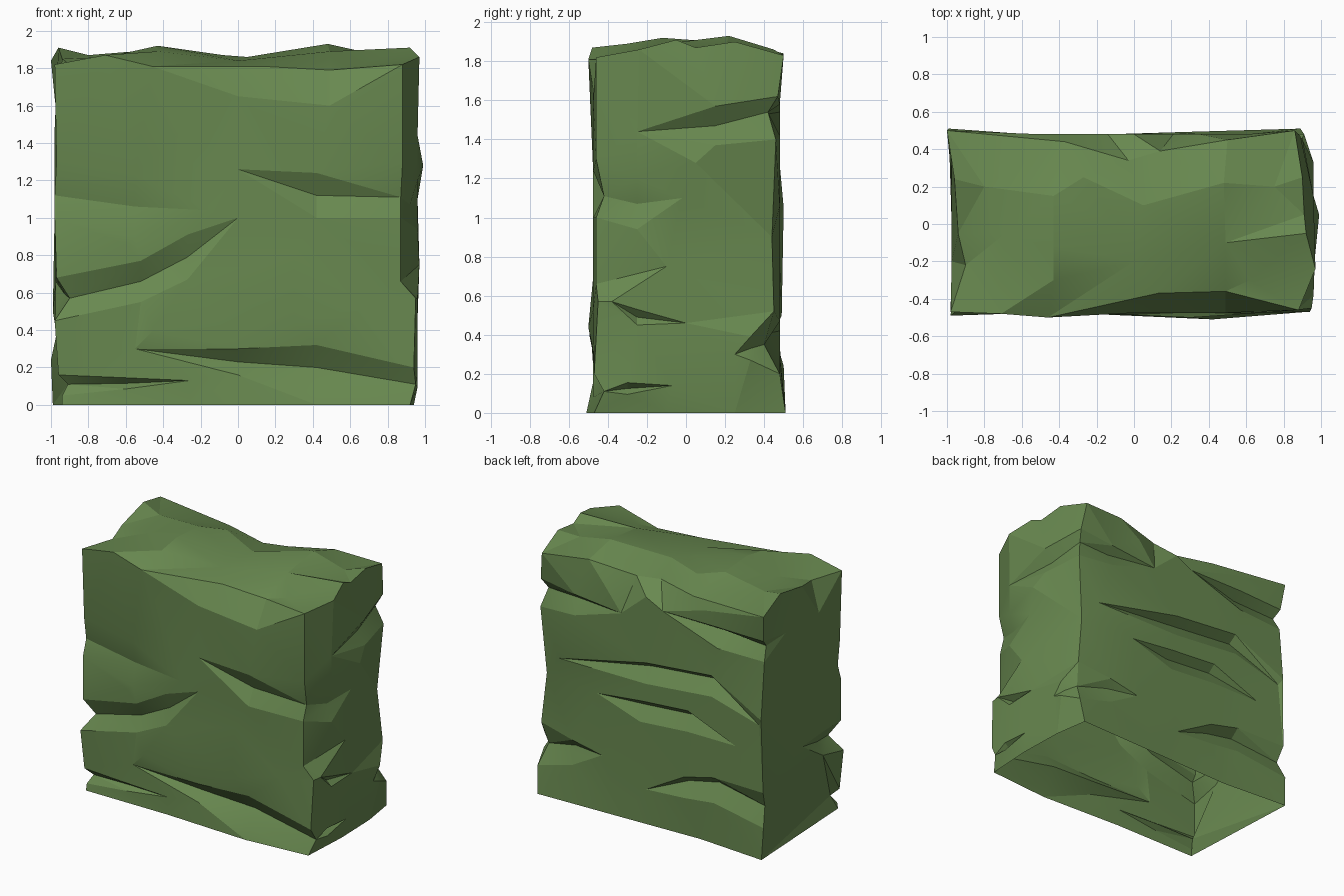
import bpy, bmesh
from mathutils import Vector
from mathutils.geometry import delaunay_2d_cdt

# Weathered corner edges, bottom to top
front_left = [(-.94, -.48, 0), (-.94, -.47, .05), (-.91, -.43, .11), (-.96, -.47, .16),
              (-.98, -.49, .45), (-.9, -.42, .57), (-.97, -.47, .68), (-.98, -.46, 1.0),
              (-.98, -.42, 1.12), (-.97, -.46, 1.3), (-.98, -.47, 1.82)]
front_right = [(.92, -.47, 0), (.95, -.42, .11), (.94, -.47, .2), (.95, -.45, .57),
               (.87, -.46, .66), (.87, -.46, 1.0), (.87, -.42, 1.11), (.88, -.46, 1.3),
               (.88, -.46, 1.82)]
back_right = [(.89, .51, 0), (.91, .48, .2), (.87, .4, .35), (.9, .45, .52), (.86, .44, .9),
              (.9, .46, 1.4), (.86, .42, 1.54), (.89, .47, 1.62), (.86, .5, 1.83)]
back_left = [(-.99, .51, 0), (-1, .5, .24), (-.97, .44, .38), (-.99, .49, .5), (-.98, .5, 1.05),
             (-.98, .46, 1.48), (-.96, .41, 1.58), (-.98, .47, 1.64), (-1, .5, 1.84)]

# Uneven top rim between the corners
front_rim = [(-.71, -.48, 1.87), (-.46, -.5, 1.81), (.13, -.37, 1.81), (.49, -.36, 1.79)]
right_rim = [(.97, -.24, 1.86), (.92, -.05, 1.91), (.91, .05, 1.87), (.9, .25, 1.9)]
back_rim = [(.5, .45, 1.86), (.14, .39, 1.81), (-.03, .34, 1.81), (-.37, .44, 1.81)]
left_rim = [(-.96, .24, 1.91), (-.94, -.05, 1.85), (-.9, -.22, 1.82)]

# Bottom edges, open underneath
front_foot = [(.42, -.51, 0), (-.25, -.48, 0)]
right_foot = [(.93, .25, 0), (.94, -.1, 0)]
back_foot = [(-.45, .47, 0), (.2, .49, 0)]

bm = bmesh.new()


def patch(outline, axes, base, inward, ledges=(), points=(), spread=2):
    """Triangulate one side. A ledge is a tip, then (u, v, height, depth) sections,
    then its end: a second tip (u, v), or (side, three heights) on a corner edge."""
    a, b = axes
    c = 3 - a - b
    pts = [Vector(p) for p in outline]
    n = len(pts)
    mid = sum(p[a] for p in pts) / n
    edges = []

    def place(u, v, w):
        p = Vector((0, 0, 0))
        p[a], p[b], p[c] = u, v, w
        return p

    def add(u, v, d):
        pts.append(place(u, v, base + inward * d))
        return len(pts) - 1

    def corner(v, side):
        near = [i for i in range(n) if (pts[i][a] - mid) * side > .3]
        return min(near, key=lambda i: abs(pts[i][b] - v))

    for tip, sections, end in ledges:
        start = add(*tip, 0)
        chains = [[start], [start], [start]]          # lip, crease, foot
        for u, v, h, d in sections:
            for k, (drop, dep) in enumerate(((0, 0), (h, d), (spread * h, 0))):
                chains[k].append(add(u, v - drop, dep))
        if isinstance(end[1], tuple):
            lasts = [corner(z, end[0]) for z in end[1]]
        else:
            lasts = [add(*end, 0)] * 3
        for chain, last in zip(chains, lasts):
            chain.append(last)
            edges.extend(zip(chain, chain[1:]))
    for p in points:
        add(*p)

    out, _, tris, orig, _, _ = delaunay_2d_cdt(
        [Vector((p[a], p[b])) for p in pts], edges, [list(range(n))], 1, 1e-5)
    verts = [bm.verts.new(pts[min(src)] if src else place(co[0], co[1], base))
             for co, src in zip(out, orig)]
    for t in tris:
        bm.faces.new([verts[i] for i in t])


# Front side
patch(front_left + front_rim + front_right[::-1] + front_foot, (0, 2), -.475, 1, [
    ((0, 1.26), [(.42, 1.24, .12, .06)], (1, (1.3, 1.11, 1.0))),
    ((-.15, 1.04), [(-.55, 1.23, .17, .035)], (-1, (1.3, 1.12, 1.0))),
    ((0, 1.0), [(-.27, .91, .12, .045), (-.52, .77, .11, .06)], (-1, (.68, .57, .45))),
    ((-.26, .13), [(-.6, .145, .03, .04)], (-1, (.16, .11, .05))),
    ((-.55, .3), [(0, .3, .07, .06), (.42, .32, .12, .08)], (1, (.2, .11, 0))),
], [(0, 1.65, 0), (.49, 1.6, 0), (-.3, 1.47, 0), (.68, .53, 0), (.3, .8, .01),
    (.3, .44, -.025), (-.45, .4, -.02), (-.6, .86, 0)])

# Back side
patch(back_right + back_rim + back_left[::-1] + back_foot, (0, 2), .48, -1, [
    ((-.14, 1.65), [(-.6, 1.65, .05, .08)], (-1, (1.64, 1.58, 1.48))),
    ((.21, 1.54), [(.6, 1.58, .05, .06)], (1, (1.62, 1.54, 1.4))),
    ((.73, 1.06), [(0, 1.22, .05, .07), (-.55, 1.27, .05, .07)], (-.95, 1.0)),
    ((.41, .88), [(.05, .92, .05, .06), (-.35, .95, .05, .06)], (-.75, .79)),
    ((0, .26), [(-.32, .44, .05, .06), (-.57, .5, .06, .07)], (-1, (.5, .38, .24))),
    ((.37, .42), [(.62, .47, .06, .05)], (1, (.52, .35, .2))),
], [(.35, 1.72, 0), (0, 1.72, 0), (-.5, 1.75, 0)], 3.2)

# Right side
patch(front_right + right_rim + back_right[::-1] + right_foot, (1, 2), .96, -1, [
    ((-.25, 1.44), [(.15, 1.57, .1, .06)], (1, (1.62, 1.54, 1.4))),
    ((-.02, 1.1), [(-.25, 1.2, .13, .04)], (-1, (1.3, 1.11, 1.0))),
    ((-.38, .57), [(-.25, .53, .04, .04)], (0, .46)),
    ((-.07, .14), [(-.3, .155, .03, .04)], (-1, (.2, .11, 0))),
    ((.25, .3), [(.33, .39, .06, .04)], (1, (.52, .35, .2))),
], [(.05, 1.28, -.03), (-.1, .75, -.01)])

# Left side
patch(back_left + left_rim + front_left[::-1], (1, 2), -.975, 1, [
    ((0, .66), [(-.25, .68, .09, .05)], (-1, (.68, .57, .45))),
], [(.2, 1.6, 0), (-.2, 1.6, 0), (0, 1.1, .01)])

# Rough top
patch([front_left[-1]] + front_rim + [front_right[-1]] + right_rim + [back_right[-1]]
      + back_rim + [back_left[-1]] + left_rim, (0, 1), 1.86, 1, [],
      [(-.43, .15, .04), (-.43, -.12, .06), (-.43, -.3, .03), (-.7, -.06, 0),
       (-.27, .25, .02), (0, -.2, -.02), (-.08, 0, .01), (.05, .1, 0),
       (.48, .22, .07), (.49, -.1, .03), (.62, -.3, -.05), (.75, .2, .01), (-.8, .2, .01)])

bmesh.ops.remove_doubles(bm, verts=bm.verts, dist=.0005)
bmesh.ops.recalc_face_normals(bm, faces=bm.faces)

mesh = bpy.data.meshes.new("rock_block")
bm.to_mesh(mesh)
bm.free()
rock = bpy.data.objects.new("rock_block", mesh)
bpy.context.collection.objects.link(rock)

# Mossy green, soft facets with crisp creases
mat = bpy.data.materials.new("moss_green")
mat.diffuse_color = (.14, .25, .08, 1)
mesh.materials.append(mat)
bpy.context.view_layer.objects.active = rock
rock.select_set(True)
bpy.ops.object.shade_smooth_by_angle(angle=.25)
